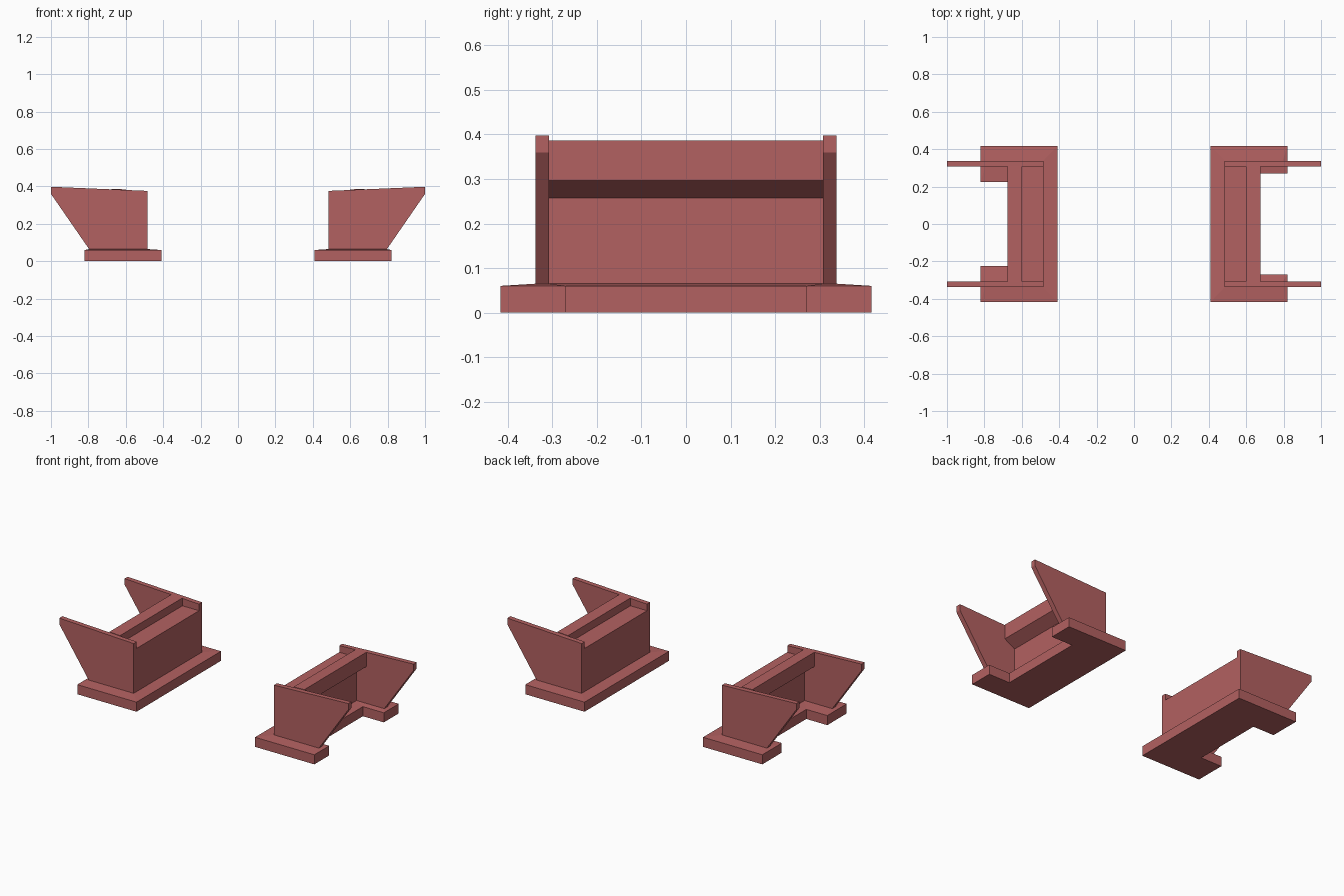
import bpy, bmesh

if "Cube" in bpy.data.objects:
    bpy.data.objects.remove(bpy.data.objects["Cube"])

mat = bpy.data.materials.new("red_concrete")
mat.diffuse_color = (0.45, 0.12, 0.12, 1)
mat.use_nodes = True
mat.node_tree.nodes["Principled BSDF"].inputs["Base Color"].default_value = mat.diffuse_color


def finish(bm, name):
    bmesh.ops.recalc_face_normals(bm, faces=bm.faces)
    mesh = bpy.data.meshes.new(name)
    bm.to_mesh(mesh)
    bm.free()
    mesh.materials.append(mat)
    ob = bpy.data.objects.new(name, mesh)
    bpy.context.collection.objects.link(ob)


def loft(name, loops):
    """Skin equal-length point loops and cap both ends."""
    bm = bmesh.new()
    rings = [[bm.verts.new(p) for p in loop] for loop in loops]
    n = len(rings[0])
    for a, b in zip(rings, rings[1:]):
        for i in range(n):
            j = (i + 1) % n
            bm.faces.new((a[i], a[j], b[j], b[i]))
    bm.faces.new(rings[0])
    bm.faces.new(rings[-1])
    finish(bm, name)


def extrude_y(name, profile, y0, y1, s):
    loft(name, [[(s * x, y, z) for x, z in profile] for y in (y0, y1)])


def u_shape(front, back, end, outer, inner):
    """Plan outline of a U open towards the bank."""
    half = [(front, outer), (end, outer), (end, inner), (back, inner)]
    return [(x, -y) for x, y in half] + [(x, y) for x, y in reversed(half)]


for side, s, notch in (("left", -1, 0.225), ("right", 1, 0.27)):
    # U-shaped footing with a slightly sloped top
    foot = u_shape(0.41, 0.675, 0.82, 0.417, notch)
    wall = u_shape(0.485, 0.605, 0.795, 0.338, 0.308)
    loft(side + "_footing", [[(s * x, y, z) for x, y in outline]
                             for outline, z in ((foot, 0), (foot, 0.06), (wall, 0.065))])

    # stem with bridge seat, back wall and sloped corbel
    stem = [(0.485, 0.063), (0.605, 0.063), (0.605, 0.257), (0.675, 0.297),
            (0.675, 0.387), (0.60, 0.384), (0.60, 0.335), (0.485, 0.335)]
    extrude_y(side + "_stem", stem, -0.308, 0.308, s)

    # tapered wing walls
    wing = [(0.485, 0.063), (0.795, 0.063), (1.0, 0.36), (1.0, 0.398), (0.485, 0.376)]
    for where, k in (("front", -1), ("back", 1)):
        extrude_y(f"{side}_{where}_wing_wall", wing, k * 0.308, k * 0.338, s)
